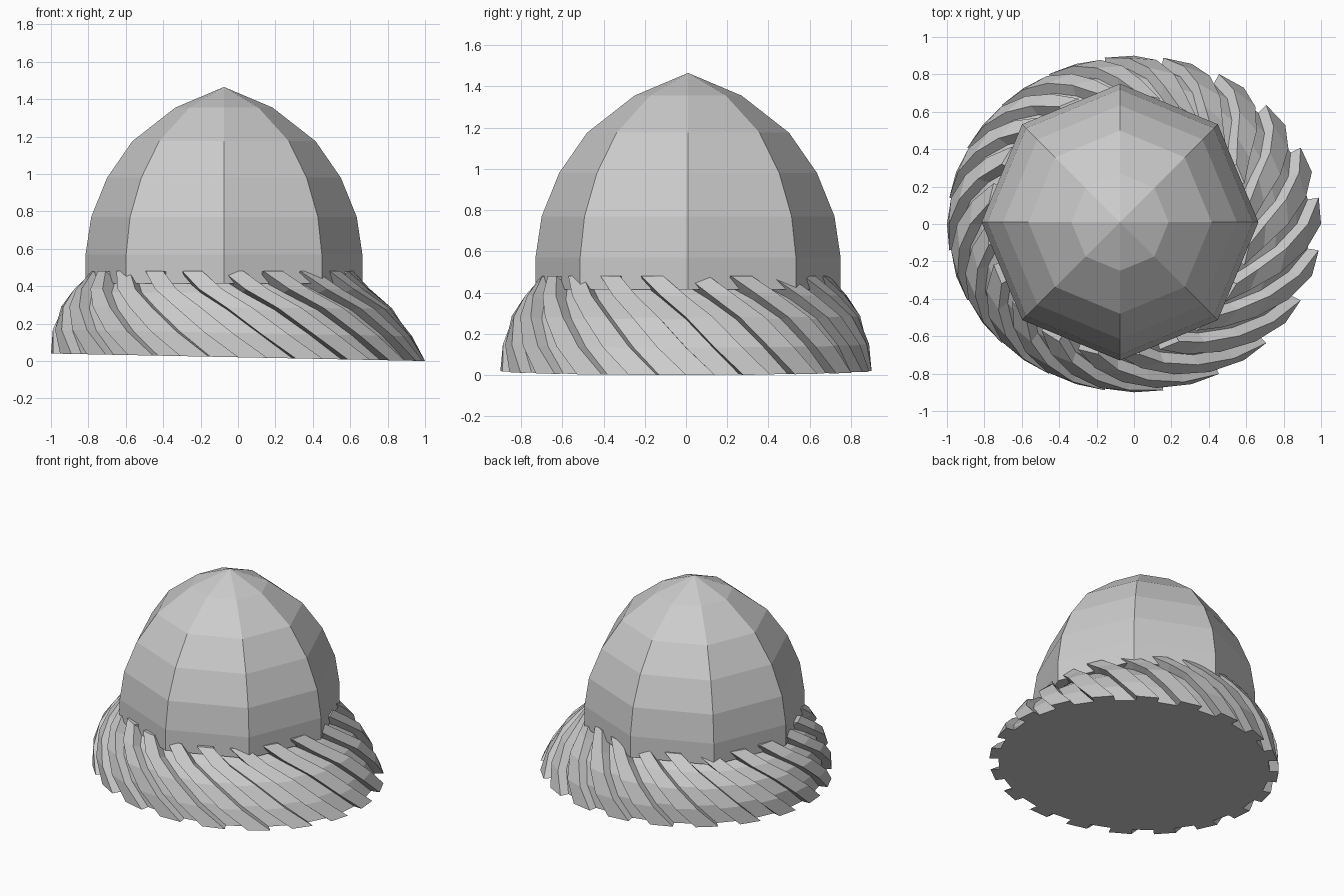
import bpy, bmesh
from math import cos, sin, radians

if "Cube" in bpy.data.objects:
    bpy.data.objects.remove(bpy.data.objects["Cube"])


def finish(bm, name):
    bmesh.ops.recalc_face_normals(bm, faces=bm.faces)
    me = bpy.data.meshes.new(name)
    bm.to_mesh(me)
    bm.free()
    ob = bpy.data.objects.new(name, me)
    bpy.context.collection.objects.link(ob)
    return ob


def bridge(bm, a, b):
    n = len(a)
    for i in range(n):
        j = (i + 1) % n
        bm.faces.new((a[i], a[j], b[j], b[i]))


# Faceted eight-sided dome
def build_dome():
    bm = bmesh.new()
    cx, cy = -0.075, 0.01
    profile = [(0.74, 0.415), (0.74, 0.57), (0.71, 0.77),
               (0.625, 0.98), (0.49, 1.175), (0.26, 1.355)]
    rings = [[bm.verts.new((cx + r * cos(radians(45 * i)),
                            cy + r * sin(radians(45 * i)), z))
              for i in range(8)] for r, z in profile]
    for a, b in zip(rings, rings[1:]):
        bridge(bm, a, b)
    tip = bm.verts.new((cx, cy, 1.465))
    for i in range(8):
        bm.faces.new((rings[-1][i], rings[-1][(i + 1) % 8], tip))
    bm.faces.new(rings[0])
    return finish(bm, "dome")


# Flared skirt with twenty twisted square ribs
def build_skirt():
    bm = bmesh.new()
    teeth, groove = 20, 0.06
    # centre x, radius x, radius y, rib z, groove z, tilt
    levels = [(0.0, 1.0, 0.9, 0.02, 0.02, 0.02),
              (-0.03, 0.96, 0.888, 0.15, 0.15, 0.018),
              (-0.06, 0.885, 0.845, 0.285, 0.275, 0.006),
              (-0.085, 0.79, 0.78, 0.385, 0.365, 0.0),
              (-0.08, 0.705, 0.705, 0.48, 0.435, 0.0)]
    step = 360 / teeth
    rings = []
    for k, (cx, rx, ry, zr, zg, tilt) in enumerate(levels):
        ring = []
        for t in range(teeth):
            for frac, inset in ((0, groove), (0, 0), (0.5, 0), (0.5, groove)):
                a = radians(step * (t + frac) - 9 * k)
                x = cx + (rx - inset) * cos(a)
                y = (ry - inset) * sin(a)
                z = (zg if inset else zr) - tilt * x
                ring.append(bm.verts.new((x, y, z)))
        rings.append(ring)
    for a, b in zip(rings, rings[1:]):
        bridge(bm, a, b)
    # Flat underside and closed top hidden by the dome
    bm.faces.new(rings[0])
    n = len(rings[-1])
    hub = bm.verts.new((-0.08, 0, 0.44))
    for i in range(n):
        bm.faces.new((rings[-1][i], rings[-1][(i + 1) % n], hub))
    return finish(bm, "ribbed_skirt")


build_dome()
build_skirt()
